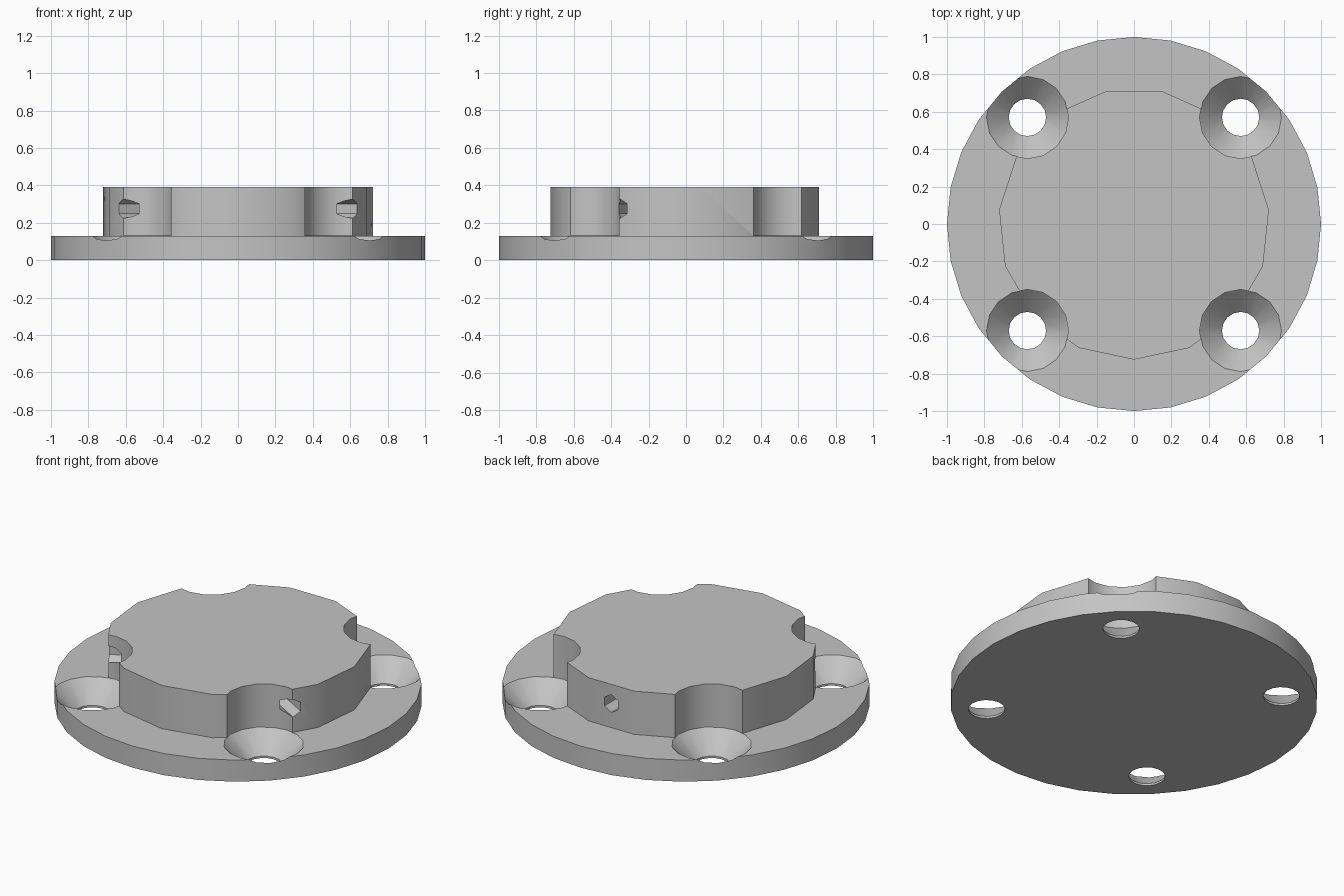
import bpy, bmesh, math
from mathutils import Matrix, Vector

if "Cube" in bpy.data.objects:
    bpy.data.objects.remove(bpy.data.objects["Cube"], do_unlink=True)

grey = bpy.data.materials.new("plain grey")
grey.use_nodes = True
GREY = (0.55, 0.55, 0.55, 1)
grey.diffuse_color = GREY
grey.node_tree.nodes["Principled BSDF"].inputs["Base Color"].default_value = GREY


def turned(name, profile, sides, start=0.0, matrix=Matrix()):
    """Closed solid of revolution from (radius, height) points, bottom to top."""
    bm = bmesh.new()
    rings = []
    for r, z in profile:
        angles = [start + math.tau * i / sides for i in range(sides)]
        rings.append([bm.verts.new((r * math.cos(a), r * math.sin(a), z)) for a in angles])
    for low, high in zip(rings, rings[1:]):
        for i in range(sides):
            j = (i + 1) % sides
            bm.faces.new((low[i], low[j], high[j], high[i]))
    bm.faces.new(rings[0][::-1])
    bm.faces.new(rings[-1])
    bm.transform(matrix)
    mesh = bpy.data.meshes.new(name)
    bm.to_mesh(mesh)
    bm.free()
    mesh.materials.append(grey)
    obj = bpy.data.objects.new(name, mesh)
    bpy.context.collection.objects.link(obj)
    return obj


def combine(target, tool, operation):
    """Apply a boolean and discard the tool."""
    mod = target.modifiers.new("combine", 'BOOLEAN')
    mod.operation = operation
    mod.solver = 'EXACT'
    mod.object = tool
    bpy.context.view_layer.objects.active = target
    bpy.ops.object.modifier_apply(modifier=mod.name)
    bpy.data.objects.remove(tool, do_unlink=True)


# Round base flange with the raised boss on top
flange = turned("flange_with_boss", [(1, 0), (1, 0.13)], 32)
boss = turned("boss", [(0.725, 0.06), (0.725, 0.39)], 15, -math.pi / 2)
combine(flange, boss, 'UNION')

# Countersunk bolt holes, with clearance notches running up the boss
bolt = [(0.1, -0.1), (0.1, 0.012), (0.22, 0.131), (0.22, 0.6)]
for x in (-0.57, 0.57):
    for y in (-0.57, 0.57):
        cutter = turned("bolt_cutter", bolt, 16, 0, Matrix.Translation((x, y, 0)))
        combine(flange, cutter, 'DIFFERENCE')

# Three radial set-screw holes around the boss
for degrees in (90, 210, 330):
    a = math.radians(degrees)
    outward = Vector((math.cos(a), math.sin(a), 0))
    place = Matrix.Translation((0, 0, 0.275)) @ outward.to_track_quat('Z', 'Y').to_matrix().to_4x4()
    cutter = turned("screw_cutter", [(0.053, 0.4), (0.053, 0.9)], 6, math.pi / 6, place)
    combine(flange, cutter, 'DIFFERENCE')

# Smooth round walls, crisp rims
bpy.ops.object.select_all(action='DESELECT')
flange.select_set(True)
bpy.context.view_layer.objects.active = flange
bpy.ops.object.shade_smooth_by_angle(angle=math.radians(30))
